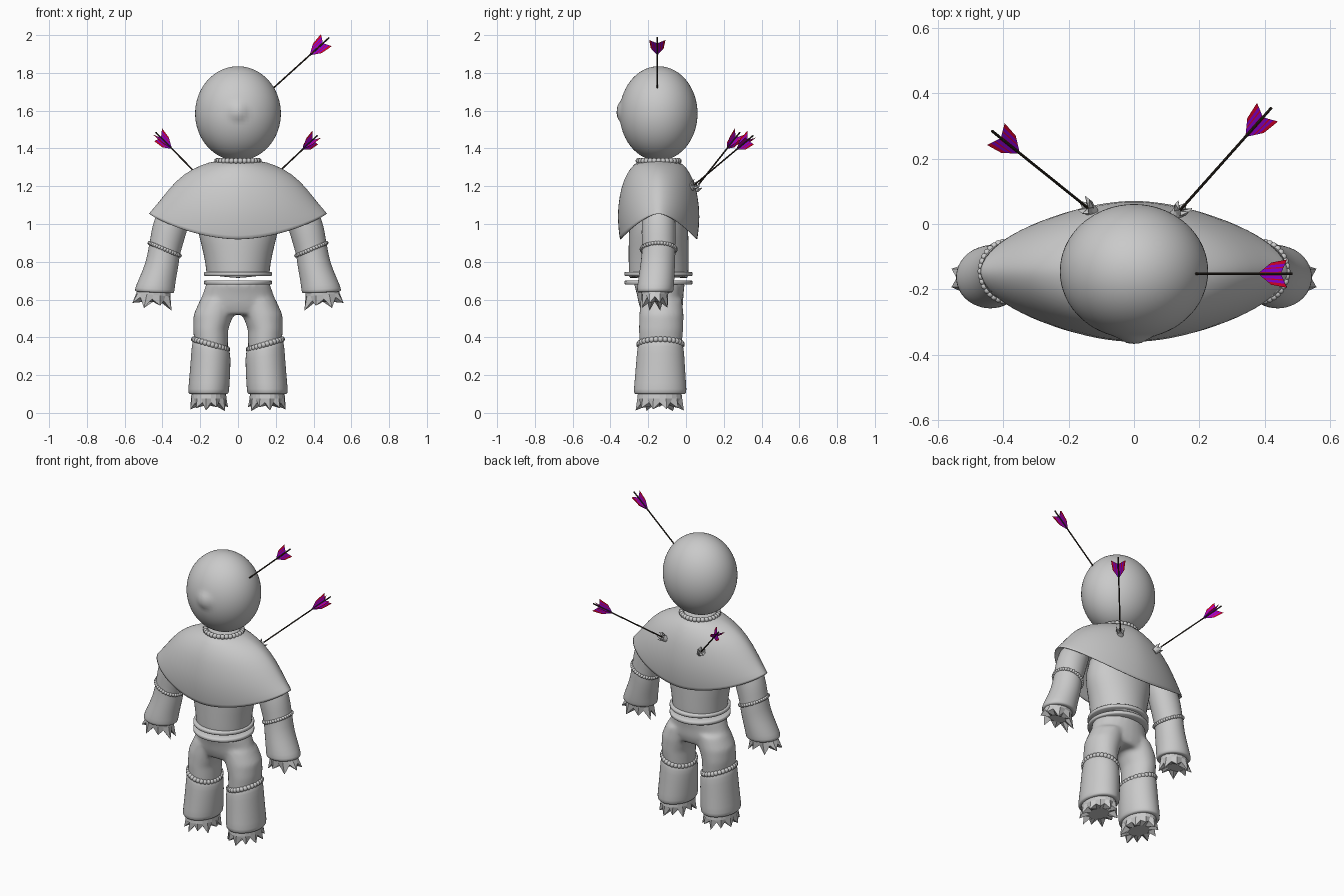
import bpy, bmesh, math
from mathutils import Matrix, Vector

if "Cube" in bpy.data.objects:
    bpy.data.objects.remove(bpy.data.objects["Cube"])


def material(name, rgb):
    m = bpy.data.materials.new(name)
    m.use_nodes = True
    m.diffuse_color = (*rgb, 1)
    m.node_tree.nodes["Principled BSDF"].inputs["Base Color"].default_value = (*rgb, 1)
    return m


CLOTH = material("grey cloth", (0.59, 0.59, 0.59))
WOOD = material("dark wood", (0.033, 0.025, 0.018))
RED = material("red feather", (0.78, 0.0, 0.025))
PURPLE = material("purple feather", (0.28, 0.0, 0.72))
YC = -0.145  # depth of the body's centre line


def finish(name, bm, mats=(CLOTH,), smooth=True, subsurf=0, normals=True):
    if normals:
        bmesh.ops.recalc_face_normals(bm, faces=bm.faces[:])
    for f in bm.faces:
        f.smooth = smooth
    me = bpy.data.meshes.new(name)
    bm.to_mesh(me)
    bm.free()
    for m in mats:
        me.materials.append(m)
    ob = bpy.data.objects.new(name, me)
    bpy.context.collection.objects.link(ob)
    if subsurf:
        ob.modifiers.new("round", "SUBSURF").levels = subsurf
        ob.modifiers["round"].render_levels = subsurf
    return ob


def skin(bm, rings):
    """Bridge rings of points and cap both ends."""
    rows = [[bm.verts.new(p) for p in ring] for ring in rings]
    n = len(rows[0])
    for a, b in zip(rows, rows[1:]):
        for i in range(n):
            j = (i + 1) % n
            bm.faces.new((a[i], a[j], b[j], b[i]))
    bm.faces.new(rows[0])
    bm.faces.new(rows[-1])


def tube(bm, rings, side=1, n=24, mat=Matrix()):
    """Rings are (cx, cy, cz, rx, ry, slope, jag); jag pulls every other point out and down."""
    out = []
    for ring in rings:
        cx, cy, cz, rx, ry, slope, jag = (*ring, 0, 0)[:7]
        pts = []
        for i in range(n):
            t = math.tau * i / n
            k = 1 + 5 * abs(jag) * (i % 2)
            drop = jag * (i % 2) * (0.75 + 0.25 * math.cos(5 * t))
            x, y = rx * k * math.cos(t), ry * k * math.sin(t)
            pts.append(mat @ Vector((side * (cx + x), cy + y, cz + slope * x - drop)))
        out.append(pts)
    skin(bm, out)


def rope(name, cx, cz, rx, ry, r, slope=0, side=1, cy=YC, n=30):
    """Ring of overlapping beads, like a twisted cord."""
    bm = bmesh.new()
    for i in range(n):
        t = math.tau * i / n
        pos = Vector((side * (cx + rx * math.cos(t)), cy + ry * math.sin(t), cz + slope * rx * math.cos(t)))
        bmesh.ops.create_icosphere(bm, subdivisions=2, radius=r, matrix=Matrix.Translation(pos))
    finish(name, bm)


# Head with a small nose bump
bm = bmesh.new()
bmesh.ops.create_uvsphere(bm, u_segments=64, v_segments=48, radius=1)
for v in bm.verts:
    d = (v.co - Vector((0, -1, 0.05))).length
    v.co = Vector((0.227 * v.co.x, YC + 0.206 * v.co.y, 1.585 + 0.25 * v.co.z))
    v.co.y -= 0.016 * math.exp(-(d / 0.19) ** 4)
finish("head", bm)
rope("neck_cord", 0, 1.334, 0.11, 0.107, 0.016)

# Shoulder cape: (half width, half depth, height at the sides, height at the middle)
bm = bmesh.new()
rows = []
for rx, ry, zs, zc in ((0.11, 0.11, 1.34, 1.34), (0.2, 0.15, 1.312, 1.295), (0.29, 0.186, 1.265, 1.235),
                       (0.365, 0.208, 1.19, 1.15), (0.425, 0.221, 1.11, 1.04), (0.475, 0.207, 1.057, 0.92),
                       (0.474, 0.204, 1.053, 0.913), (0.44, 0.185, 1.06, 0.935), (0.3, 0.15, 1.12, 1.06)):
    row = []
    for i in range(40):
        t = math.tau * i / 40
        c, s = math.cos(t), math.sin(t)
        bow = lambda a: math.copysign(abs(a) ** 1.12, a)
        row.append((rx * bow(c), YC + ry * bow(s), zs + (zc - zs) * abs(s) ** 1.75))
    rows.append(row)
skin(bm, rows)
finish("cape", bm, subsurf=1)

# Torso, with its hem dipping at the front and back
bm = bmesh.new()
tube(bm, [(0, YC, 1.2, 0.18, 0.14), (0, YC, 1.0, 0.218, 0.155), (0, YC, 0.93, 0.208, 0.16),
          (0, YC, 0.85, 0.184, 0.16), (0, YC, 0.76, 0.17, 0.16), (0, YC, 0.733, 0.168, 0.158),
          (0, YC, 0.728, 0.164, 0.154)])
for v in bm.verts:
    if v.co.z < 0.74:
        v.co.z -= 0.018 * (1 - abs(v.co.x) / 0.168)
finish("torso", bm, subsurf=1)

# Two belts
for name, z in (("upper_belt", 0.736), ("lower_belt", 0.69)):
    bm = bmesh.new()
    prof = ((0.12, 0.011), (0.176, 0.011), (0.18, 0.007), (0.18, -0.007), (0.176, -0.011), (0.12, -0.011))
    rows = [[bm.verts.new((r * math.cos(a), YC - 0.001 + r * math.sin(a), z + h)) for r, h in prof]
            for a in (math.tau * i / 48 for i in range(48))]
    for i in range(48):
        for j in range(6):
            k, l = (i + 1) % 48, (j + 1) % 6
            bm.faces.new((rows[i][j], rows[k][j], rows[k][l], rows[i][l]))
    ob = finish(name, bm)
    ob.data.set_sharp_from_angle(angle=math.radians(50))

# Trousers: hips and thighs fused into one skin
bm = bmesh.new()
tube(bm, [(0, -0.142, 0.695, 0.165, 0.138), (0, -0.137, 0.63, 0.187, 0.124), (0, -0.132, 0.57, 0.208, 0.117),
          (0, -0.13, 0.52, 0.19, 0.1)])
for s in (1, -1):
    tube(bm, [(0.1, -0.13, 0.6, 0.1, 0.11), (0.13, -0.13, 0.52, 0.106, 0.118), (0.145, -0.132, 0.44, 0.093, 0.118),
              (0.143, -0.135, 0.36, 0.09, 0.113, 0.28), (0.143, -0.135, 0.33, 0.085, 0.11, 0.28)], s)
ob = finish("trousers", bm)
rm = ob.modifiers.new("fuse", "REMESH")
rm.mode, rm.voxel_size, rm.use_smooth_shade = "VOXEL", 0.012, True
sm = ob.modifiers.new("relax", "SMOOTH")
sm.factor, sm.iterations = 0.5, 8

for s, word in ((1, "left"), (-1, "right")):
    # Lower leg, knee cord and ragged foot
    bm = bmesh.new()
    tube(bm, [(0.143, -0.135, 0.385, 0.08, 0.105, 0.28), (0.143, -0.135, 0.355, 0.1, 0.122, 0.28),
              (0.143, -0.135, 0.31, 0.105, 0.127, 0.15), (0.149, -0.136, 0.2, 0.108, 0.134),
              (0.156, -0.137, 0.115, 0.11, 0.142), (0.156, -0.137, 0.098, 0.106, 0.138),
              (0.156, -0.137, 0.1, 0.08, 0.11)], s)
    finish(word + "_lower_leg", bm, subsurf=1)
    rope(word + "_knee_cord", 0.145, 0.363, 0.088, 0.113, 0.016, 0.3, s, -0.135)
    bm = bmesh.new()
    tube(bm, [(0.155, -0.139, 0.12, 0.09, 0.115), (0.155, -0.139, 0.075, 0.094, 0.12),
              (0.155, -0.139, 0.055, 0.083, 0.105, 0, 0.046), (0.155, -0.139, 0.038, 0.055, 0.07)], s, 22)
    finish(word + "_foot", bm, smooth=False)

    # Arm, cuff cord and ragged hand
    bm = bmesh.new()
    tube(bm, [(0.3, YC, 1.13, 0.07, 0.08, 0.4), (0.345, YC, 1.03, 0.085, 0.09, 0.4),
              (0.37, YC, 0.95, 0.086, 0.091, 0.4), (0.388, YC, 0.87, 0.08, 0.088, 0.42),
              (0.392, YC, 0.845, 0.082, 0.09, 0.4), (0.402, -0.15, 0.78, 0.084, 0.092, 0.25),
              (0.428, -0.158, 0.7, 0.097, 0.097, 0.1), (0.442, -0.163, 0.65, 0.107, 0.098, 0.05),
              (0.442, -0.163, 0.635, 0.103, 0.094, 0.05), (0.442, -0.163, 0.64, 0.07, 0.07)], s)
    finish(word + "_arm", bm, subsurf=1)
    rope(word + "_arm_cord", 0.388, 0.866, 0.08, 0.09, 0.011, 0.42, s, n=36)
    bm = bmesh.new()
    tube(bm, [(0.443, -0.163, 0.66, 0.088, 0.075), (0.448, -0.165, 0.625, 0.09, 0.07, 0.1),
              (0.455, -0.165, 0.603, 0.088, 0.058, 0.15, 0.055), (0.45, -0.165, 0.588, 0.055, 0.035)], s, 16)
    finish(word + "_hand", bm, smooth=False)

# Arrows: dark shaft, four feather vanes, and torn cloth where they enter the cape
arrows = (("head_arrow", (0.16, -0.152, 1.695), (0.483, -0.152, 1.987), False),
          ("left_back_arrow", (0.13, 0.03, 1.195), (0.42, 0.355, 1.468), True),
          ("right_back_arrow", (-0.13, 0.04, 1.175), (-0.435, 0.285, 1.485), True))
for name, base, tip, torn in arrows:
    base, tip = Vector(base), Vector(tip)
    axis = tip - base
    L = axis.length
    frame = Matrix.Translation(base) @ axis.to_track_quat("Z", "Y").to_matrix().to_4x4()

    bm = bmesh.new()
    tube(bm, [(0, 0, 0, 0.0042, 0.0042), (0, 0, L, 0.0042, 0.0042)], n=8, mat=frame)
    finish(name + "_shaft", bm, (WOOD,), smooth=False)

    bm = bmesh.new()
    front, shoulder, barb, notch = (Vector(p) for p in ((0, 0.14), (0.034, 0.085), (0.043, 0.02), (0, 0.045)))
    bands = (0, 0.14, 0.4, 0.5, 0.72, 1)
    for q in range(4):
        a = q * math.pi / 2
        place = lambda p: frame @ Vector((p.x * math.cos(a), p.x * math.sin(a), L - p.y))
        for i, (f0, f1) in enumerate(zip(bands, bands[1:])):
            quad = (front.lerp(shoulder, f0), front.lerp(shoulder, f1), notch.lerp(barb, f1), notch.lerp(barb, f0))
            bm.faces.new([bm.verts.new(place(p)) for p in quad]).material_index = i % 2
    finish(name + "_feathers", bm, (RED, PURPLE), smooth=False, normals=False)

    if torn:
        bm = bmesh.new()
        tube(bm, [(0, 0, -0.01, 0.018, 0.018), (0, 0, 0.014, 0.02, 0.02),
                  (0, 0, 0.018, 0.024, 0.024, 0, -0.03), (0, 0, 0.02, 0.006, 0.006)], n=12, mat=frame)
        finish(name + "_torn_cloth", bm, smooth=False)
